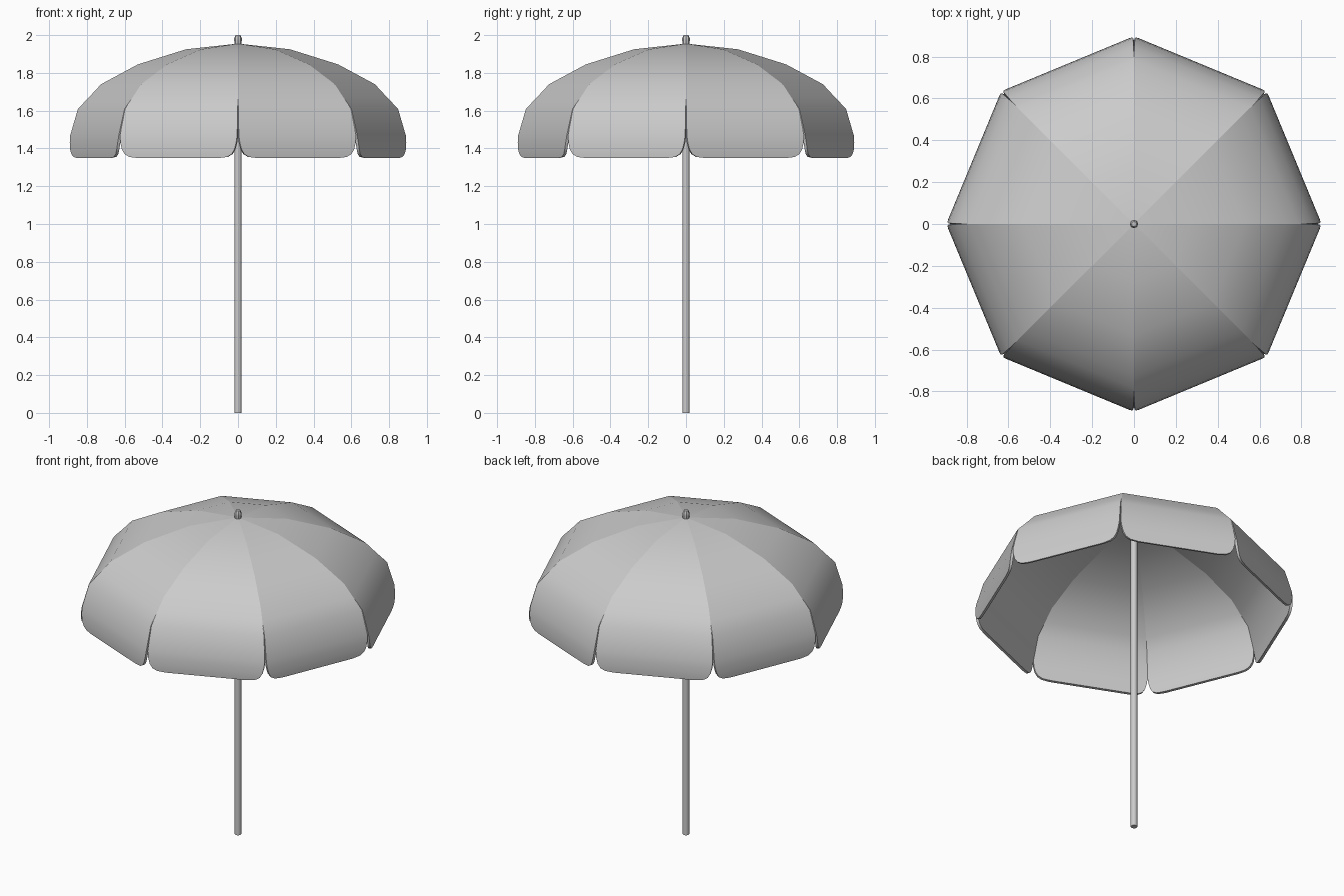
import bpy, bmesh
from math import cos, sin, pi
from mathutils import Vector

if "Cube" in bpy.data.objects:
    bpy.data.objects.remove(bpy.data.objects["Cube"])

# Canopy profile: (rib radius, height, side inset that opens the slit and rounds the flap corner)
PROFILE = [(0, 1.955, 0), (0.275, 1.925, 0), (0.53, 1.845, 0), (0.725, 1.74, 0),
           (0.785, 1.675, 0), (0.848, 1.61, 0.002), (0.89, 1.47, 0.005),
           (0.895, 1.43, 0.011), (0.897, 1.395, 0.021), (0.896, 1.37, 0.036),
           (0.895, 1.355, 0.062), (0.894, 1.349, 0.11)]
PANELS = 8


def add_object(name, bm):
    mesh = bpy.data.meshes.new(name)
    bm.to_mesh(mesh)
    bm.free()
    obj = bpy.data.objects.new(name, mesh)
    bpy.context.collection.objects.link(obj)
    return obj


def lathe(name, profile, sides):
    """Capped solid from (radius, height) rings."""
    bm = bmesh.new()
    rings = [[bm.verts.new((r * cos(2 * pi * i / sides), r * sin(2 * pi * i / sides), z))
              for i in range(sides)] for r, z in profile]
    for a, b in zip(rings, rings[1:]):
        for i in range(sides):
            j = (i + 1) % sides
            bm.faces.new((a[i], a[j], b[j], b[i]))
    bm.faces.new(rings[0][::-1])
    bm.faces.new(rings[-1])
    obj = add_object(name, bm)
    bpy.ops.object.select_all(action='DESELECT')
    obj.select_set(True)
    bpy.context.view_layer.objects.active = obj
    bpy.ops.object.shade_smooth_by_angle(angle=0.61)
    return obj


# Canopy: eight gores joined along the upper ribs, split into flaps below
bm = bmesh.new()
for k in range(PANELS):
    a0, a1 = 2 * pi * k / PANELS, 2 * pi * (k + 1) / PANELS
    rows = []
    for r, z, inset in PROFILE:
        p = Vector((r * cos(a0), r * sin(a0), z))
        q = Vector((r * cos(a1), r * sin(a1), z))
        step = (q - p).normalized() * inset
        rows.append((bm.verts.new(p + step), bm.verts.new(q - step)))
    for (a, b), (c, d) in zip(rows, rows[1:]):
        bm.faces.new((a, c, d, b))
bmesh.ops.remove_doubles(bm, verts=bm.verts, dist=0.0005)
bm.normal_update()
for f in bm.faces:
    f.smooth = True
# Crease the ribs and the cut edges, leave the bends across each gore smooth
for e in bm.edges:
    level = abs(e.verts[0].co.z - e.verts[1].co.z) < 1e-4
    e.smooth = level and not e.is_boundary
canopy = add_object("canopy", bm)
cloth = canopy.modifiers.new("thickness", 'SOLIDIFY')
cloth.thickness = 0.015
cloth.offset = -1

# Pole and finial
lathe("pole", [(0.019, 0), (0.019, 1.95)], 12)
lathe("finial", [(0.018, 1.94), (0.02, 1.97), (0.02, 1.985), (0.012, 2.0)], 8)
